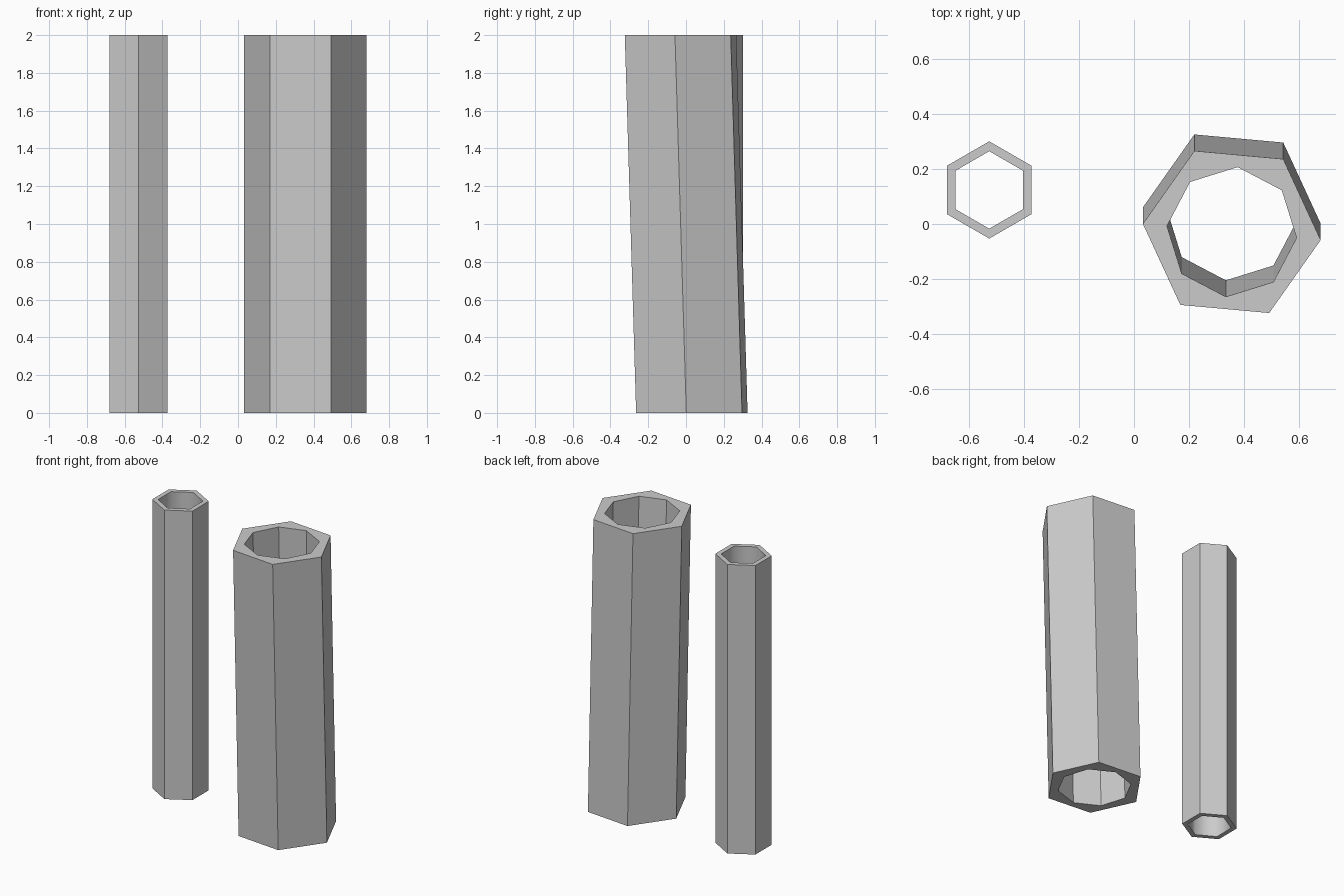
import bpy, bmesh
from math import cos, sin, radians, tau

if "Cube" in bpy.data.objects:
    bpy.data.objects.remove(bpy.data.objects["Cube"])

H = 2.0


def ring(bm, n, r, start, x, y, z):
    pts = [start + tau * i / n for i in range(n)]
    return [bm.verts.new((x + r * cos(a), y + r * sin(a), z)) for a in pts]


def tube(name, x, y_bottom, y_top, outer, inner, start, smooth_bore=False):
    """outer / inner = (sides, radius); the tube leans from y_bottom to y_top."""
    bm = bmesh.new()
    rims = {0: [], 1: []}
    for is_bore, (n, r) in enumerate((outer, inner)):
        low = ring(bm, n, r, start, x, y_bottom, 0)
        high = ring(bm, n, r, start, x, y_top, H)
        # walls
        for i in range(n):
            j = (i + 1) % n
            f = bm.faces.new((low[i], low[j], high[j], high[i]))
            f.smooth = bool(is_bore and smooth_bore)
            for k, loop in enumerate((low, high)):
                e = bm.edges.get((loop[i], loop[j]))
                e.smooth = False
                rims[k].append(e)
    # end faces between outer profile and bore
    for edges in rims.values():
        bmesh.ops.triangle_fill(bm, use_beauty=True, edges=edges, normal=(0, 0, 1))
    bmesh.ops.recalc_face_normals(bm, faces=bm.faces[:])
    me = bpy.data.meshes.new(name)
    bm.to_mesh(me)
    bm.free()
    ob = bpy.data.objects.new(name, me)
    bpy.context.collection.objects.link(ob)
    return ob


# thin upright hexagonal tube
tube("thin_tube", -0.527, 0.124, 0.124, (6, 0.177), (6, 0.141), radians(30), True)

# thick leaning hexagonal tube with an octagonal bore
tube("thick_tube", 0.356, 0.031, -0.029, (6, 0.325), (8, 0.237), radians(-5.2))
